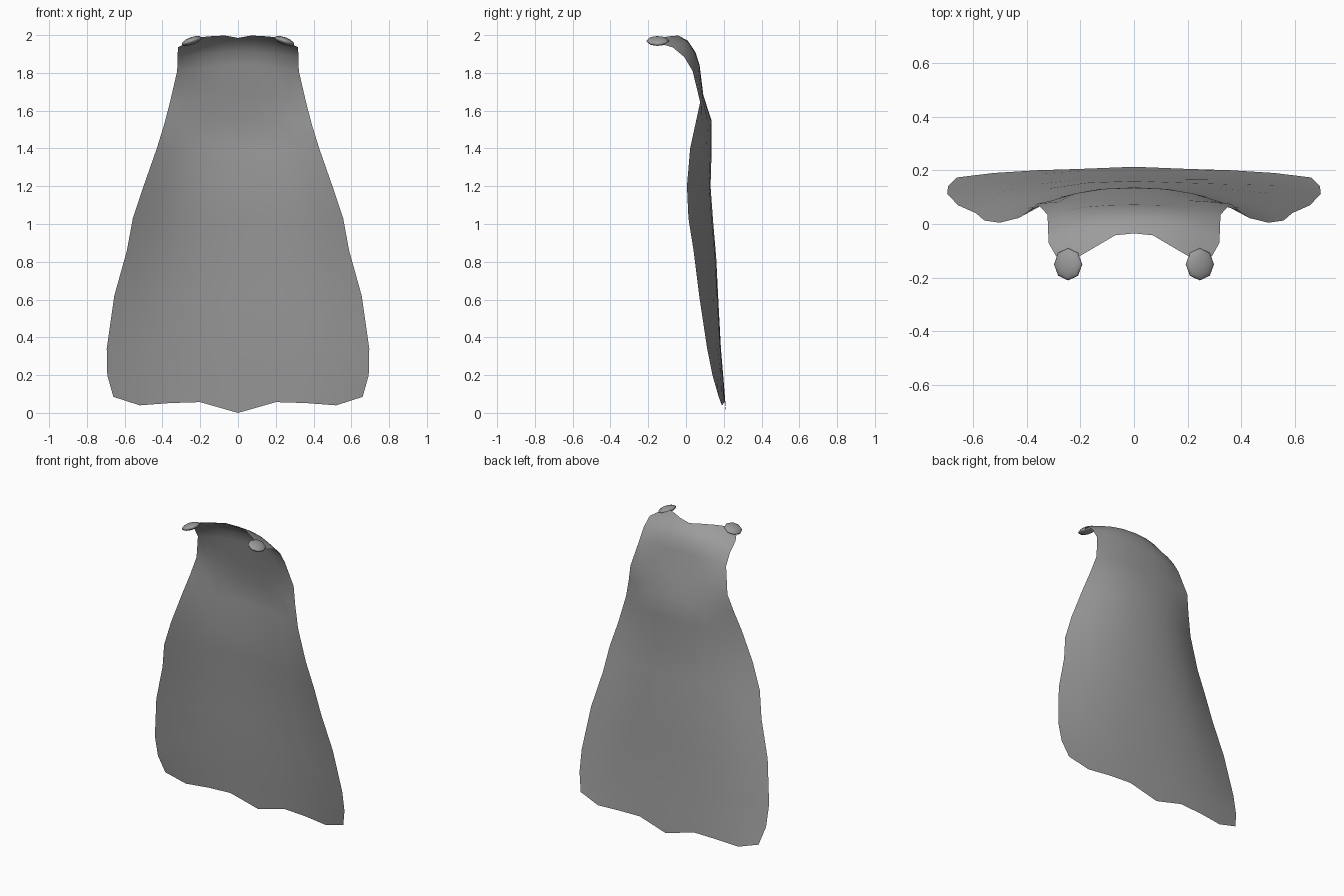
import bpy, bmesh, math

if "Cube" in bpy.data.objects:
    bpy.data.objects.remove(bpy.data.objects["Cube"])


def flat_material(name, value):
    mat = bpy.data.materials.new(name)
    mat.diffuse_color = (value, value, value, 1)
    mat.use_nodes = True
    mat.node_tree.nodes["Principled BSDF"].inputs["Base Color"].default_value = mat.diffuse_color
    return mat


grey = flat_material("cloth grey", 0.33)


def finish(name, bm):
    mesh = bpy.data.meshes.new(name)
    bm.normal_update()
    bm.to_mesh(mesh)
    bm.free()
    for p in mesh.polygons:
        p.use_smooth = True
    mesh.materials.append(grey)
    obj = bpy.data.objects.new(name, mesh)
    bpy.context.collection.objects.link(obj)
    return obj


# Cape rows: centre y, centre z, edge half width, edge y, edge z
rows = [
    (0.01, 1.97, 0.318, -0.07, 1.935),
    (0.05, 1.91, 0.32, -0.01, 1.885),
    (0.072, 1.84, 0.322, 0.035, 1.81),
    (0.092, 1.68, 0.36, 0.075, 1.645),
    (0.135, 1.55, 0.39, 0.05, 1.53),
    (0.136, 1.40, 0.43, 0.022, 1.40),
    (0.13, 1.20, 0.50, 0.005, 1.20),
    (0.143, 1.02, 0.557, 0.013, 1.03),
    (0.160, 0.82, 0.588, 0.04, 0.86),
    (0.172, 0.58, 0.655, 0.07, 0.62),
    (0.185, 0.34, 0.695, 0.112, 0.34),
    (0.200, 0.16, 0.692, 0.14, 0.20),
]
columns = [0, 0.29, 0.55, 0.79, 1]
# Neckline and hem points from the middle outwards
neckline = [(0, -0.035, 1.985), (0.07, -0.042, 1.998), (0.16, -0.095, 1.993),
            (0.22, -0.13, 1.985), (0.29, -0.12, 1.95)]
hem = [(0, 0.213, 0.0), (0.20, 0.205, 0.057), (0.36, 0.20, 0.052),
       (0.52, 0.19, 0.04), (0.66, 0.173, 0.085)]


def row_points(yc, zc, w, ye, ze):
    return [(w * t, yc + (ye - yc) * t ** 2.4, zc + (ze - zc) * t ** 2)
            for t in columns]


# Draped cape sheet, mirrored left to right
grid = [neckline] + [row_points(*r) for r in rows] + [hem]
bm = bmesh.new()
verts = []
for half in grid:
    full = [(-x, y, z) for x, y, z in reversed(half[1:])] + list(half)
    verts.append([bm.verts.new(p) for p in full])
for upper, lower in zip(verts, verts[1:]):
    for i in range(len(upper) - 1):
        bm.faces.new((upper[i], upper[i + 1], lower[i + 1], lower[i]))
finish("cape", bm)

# Flattened clasps at the two front corners of the neckline
for side, label in ((1, "left"), (-1, "right")):
    bm = bmesh.new()
    bmesh.ops.create_uvsphere(bm, u_segments=8, v_segments=6, radius=1)
    obj = finish(label + "_clasp", bm)
    obj.scale = (0.056, 0.06, 0.02)
    obj.rotation_euler = (0, side * math.radians(20), 0)
    obj.location = (side * 0.245, -0.15, 1.969)
